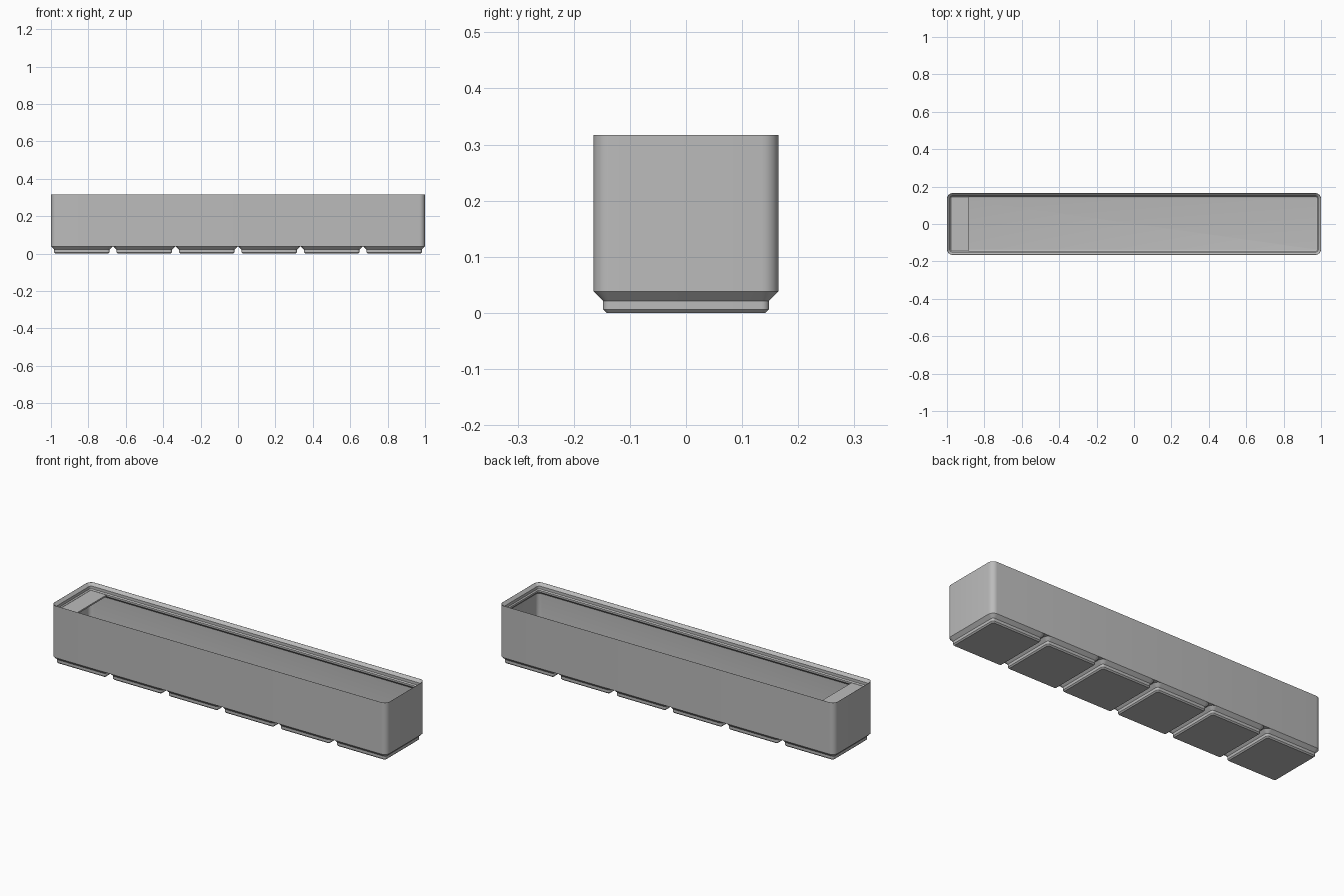
import bpy, bmesh, math

if "Cube" in bpy.data.objects:
    bpy.data.objects.remove(bpy.data.objects["Cube"])

LENGTH, WIDTH = 2.0, 0.33
UNITS = 6
PITCH = 2.004 / UNITS
BASE_Z, TOP_Z, FLOOR_Z = 0.0385, 0.3175, 0.0555
CORNER = 0.03
WALL = 0.0076

grey = bpy.data.materials.new("plain grey")
grey.use_nodes = True
grey.diffuse_color = (0.5, 0.5, 0.5, 1)
grey.node_tree.nodes["Principled BSDF"].inputs["Base Color"].default_value = (0.5, 0.5, 0.5, 1)


def rounded_ring(bm, half_x, half_y, inset, z, segments=6):
    """One rounded-rectangle loop; the corner radius shrinks with the inset."""
    r = CORNER - inset
    ring = []
    for quarter, (sx, sy) in enumerate([(1, 1), (-1, 1), (-1, -1), (1, -1)]):
        cx, cy = sx * (half_x - CORNER), sy * (half_y - CORNER)
        for i in range(segments + 1):
            a = math.pi / 2 * (quarter + i / segments)
            ring.append(bm.verts.new((cx + r * math.cos(a), cy + r * math.sin(a), z)))
    return ring


def finish(name, bm, location=(0, 0, 0)):
    bmesh.ops.recalc_face_normals(bm, faces=bm.faces[:])
    mesh = bpy.data.meshes.new(name)
    bm.to_mesh(mesh)
    bm.free()
    mesh.materials.append(grey)
    obj = bpy.data.objects.new(name, mesh)
    obj.location = location
    bpy.context.collection.objects.link(obj)
    bpy.ops.object.select_all(action="DESELECT")
    obj.select_set(True)
    bpy.context.view_layer.objects.active = obj
    bpy.ops.object.shade_smooth_by_angle(angle=math.radians(30))
    return obj


def loft(name, half_x, half_y, profile, cap_end, location=(0, 0, 0)):
    """Join rounded loops given as (inset, height) pairs."""
    bm = bmesh.new()
    rings = [rounded_ring(bm, half_x, half_y, i, z) for i, z in profile]
    for low, high in zip(rings, rings[1:]):
        for k in range(len(low)):
            n = (k + 1) % len(low)
            bm.faces.new((low[k], low[n], high[n], high[k]))
    bm.faces.new(rings[0])
    if cap_end:
        bm.faces.new(rings[-1])
    return finish(name, bm, location)


# Open box: outer wall, stepped stacking lip, inner wall, rounded floor edge
box_profile = [
    (0, BASE_Z), (0, TOP_Z), (0.001, TOP_Z),
    (0.0152, TOP_Z - 0.0142), (0.0152, TOP_Z - 0.029),
    (0.0207, TOP_Z - 0.0345), (0.0207, TOP_Z - 0.044),
    (WALL, TOP_Z - 0.057),
]
FILLET = 0.02
for i in range(6):
    a = math.pi / 2 * i / 5
    box_profile.append((WALL + FILLET * (1 - math.cos(a)),
                        FLOOR_Z + FILLET * (1 - math.sin(a))))
loft("box_body", LENGTH / 2, WIDTH / 2, box_profile, True)

# Row of chamfered feet
foot_profile = [(0.0235, 0), (0.0171, 0.0064), (0.0171, 0.0214), (0, BASE_Z)]
for n in range(UNITS):
    x = (n - (UNITS - 1) / 2) * PITCH
    loft(f"foot_{n + 1}", WIDTH / 2, WIDTH / 2, foot_profile, False, (x, 0, 0))

# Label shelf with a sloped underside, across the -x end
bm = bmesh.new()
outline = [(-0.985, 0.282), (-0.885, 0.282), (-0.885, 0.274), (-0.985, 0.2)]
sides = [[bm.verts.new((x, y, z)) for x, z in outline] for y in (-0.159, 0.159)]
for side in sides:
    bm.faces.new(side)
for k in range(4):
    n = (k + 1) % 4
    bm.faces.new((sides[0][k], sides[0][n], sides[1][n], sides[1][k]))
finish("label_shelf", bm)
